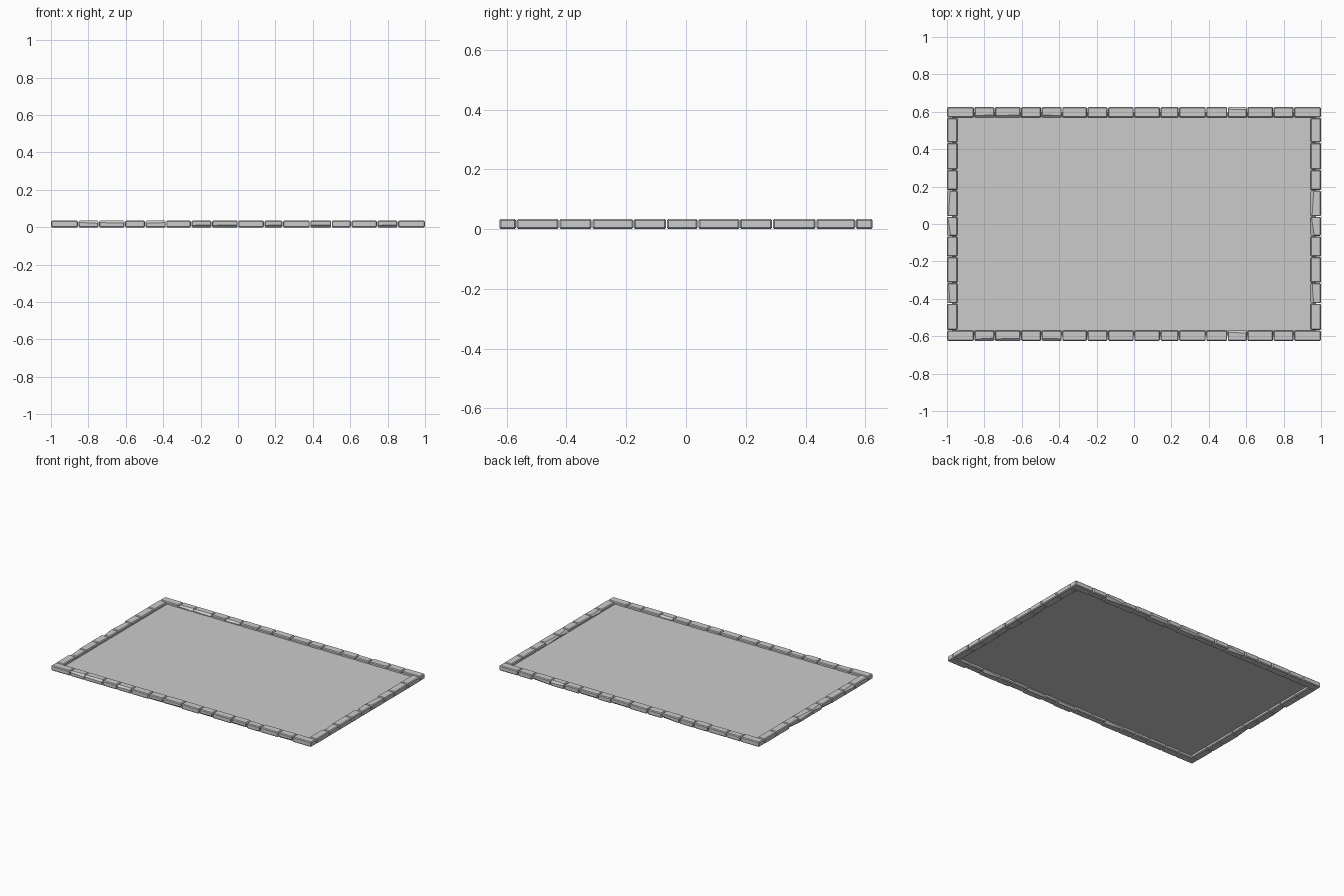
import bpy, bmesh, random
from mathutils import Vector

if "Cube" in bpy.data.objects:
    bpy.data.objects.remove(bpy.data.objects["Cube"])

random.seed(7)
W, H = 0.056, 0.035          # kerb width and height
HX, HY = 1.0, 0.625          # half extents


def add_stone(bm_all, a, b, chip):
    """One bevelled kerb stone along x, from a to b, with optional chipped faces."""
    bm = bmesh.new()
    bmesh.ops.create_cube(bm, size=1)
    for v in bm.verts:
        v.co = Vector(((a + b) / 2 + v.co.x * (b - a - 0.003),
                       v.co.y * W, H / 2 + v.co.z * H))
    bmesh.ops.bevel(bm, geom=bm.edges[:], offset=0.005, segments=1,
                    affect='EDGES', profile=0.5)
    # shallow slanted cuts on the long top and bottom edges
    for side, up, lean in chip:
        no = Vector((lean, side * 0.7, up * 0.75)).normalized()
        co = Vector(((a + b) / 2, side * (W / 2 - 0.006), H / 2 + up * (H / 2 - 0.006)))
        res = bmesh.ops.bisect_plane(bm, geom=bm.verts[:] + bm.edges[:] + bm.faces[:],
                                     plane_co=co, plane_no=no, clear_outer=True)
        edges = [e for e in res['geom_cut'] if isinstance(e, bmesh.types.BMEdge)]
        bmesh.ops.contextual_create(bm, geom=edges)
    bmesh.ops.recalc_face_normals(bm, faces=bm.faces[:])
    tmp = bpy.data.meshes.new("stone_tmp")
    bm.to_mesh(tmp)
    bm.free()
    bm_all.from_mesh(tmp)
    bpy.data.meshes.remove(tmp)


def kerb_mesh(name, breaks):
    bm = bmesh.new()
    for i, (a, b) in enumerate(zip(breaks, breaks[1:])):
        chip = []
        if 0 < i < len(breaks) - 2 and random.random() < 0.7:
            chip = [(random.choice((-1, 1)), random.choice((-1, 1)),
                     random.uniform(-0.12, 0.12))]
        add_stone(bm, a, b, chip)
    me = bpy.data.meshes.new(name)
    bm.to_mesh(me)
    bm.free()
    return me


def place(name, me, loc, rot=0.0):
    ob = bpy.data.objects.new(name, me)
    ob.location = loc
    ob.rotation_euler.z = rot
    bpy.context.collection.objects.link(ob)


# Long kerbs, front and back
long_breaks = [-1, -.855, -.745, -.605, -.495, -.385, -.25, -.14, 0, .14,
               .24, .385, .5, .605, .745, .855, 1]
long_me = kerb_mesh("long_kerb", long_breaks)
for name, s in (("front_kerb", -1), ("back_kerb", 1)):
    place(name, long_me, (0, s * (HY - W / 2), 0))

# Short kerbs, left and right
side_breaks = [-.568, -.425, -.315, -.175, -.065, .04, .18, .29, .435, .568]
side_me = kerb_mesh("side_kerb", side_breaks)
for name, s in (("left_kerb", -1), ("right_kerb", 1)):
    place(name, side_me, (s * (HX - W / 2), 0, 0), 1.5707963)

# Flat ground sheet inside the kerb
bpy.ops.mesh.primitive_plane_add(size=2, location=(0, 0, 0.018))
sheet = bpy.context.object
sheet.name = "ground_sheet"
sheet.scale = (HX - W / 2, HY - W / 2, 1)
